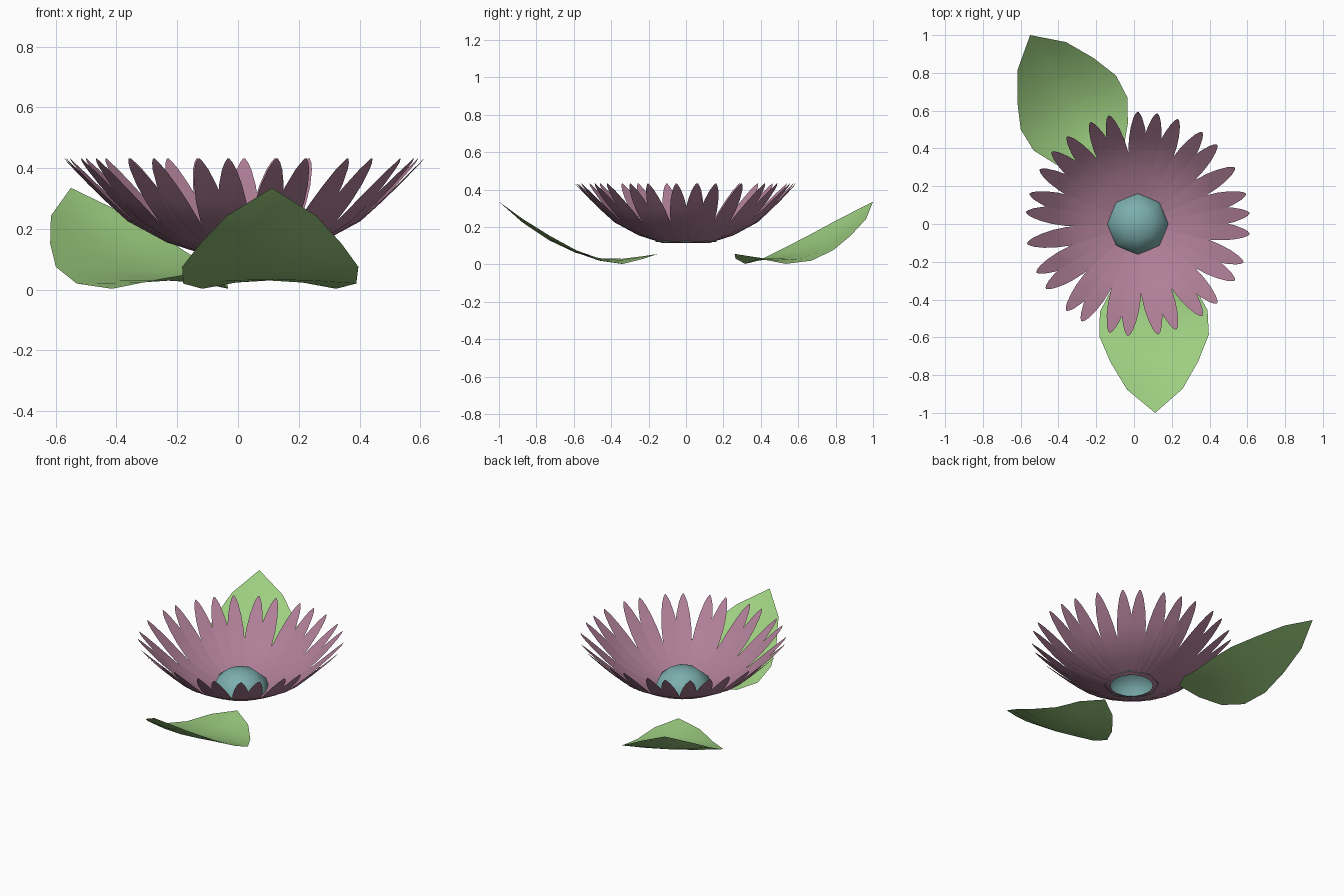
import bpy
from math import radians, cos, sin, atan2, hypot
from mathutils import Vector

if "Cube" in bpy.data.objects:
    bpy.data.objects.remove(bpy.data.objects["Cube"])

CX = 0.02  # flower axis offset in x


def material(name, rgb):
    m = bpy.data.materials.new(name)
    m.diffuse_color = (*rgb, 1)
    m.use_nodes = True
    m.node_tree.nodes["Principled BSDF"].inputs["Base Color"].default_value = m.diffuse_color
    return m


def make_object(name, verts, faces, mat):
    me = bpy.data.meshes.new(name)
    me.from_pydata(verts, [], faces)
    me.validate()
    me.materials.append(mat)
    me.polygons.foreach_set("use_smooth", [True] * len(me.polygons))
    me.update()
    ob = bpy.data.objects.new(name, me)
    bpy.context.collection.objects.link(ob)
    return ob


def strip_faces(rows, cols, base=0):
    # quads wound so that normals point up for rows going forward, columns going left
    return [(base + i * cols + j, base + (i + 1) * cols + j,
             base + (i + 1) * cols + j + 1, base + i * cols + j + 1)
            for i in range(rows - 1) for j in range(cols - 1)]


pink = material("petal_pink", (0.43, 0.21, 0.31))
green = material("leaf_green", (0.34, 0.62, 0.22))
teal = material("centre_teal", (0.20, 0.42, 0.42))

# Petals: one profile (radius, half width, height) repeated round the axis
PETAL = [(0.125, 0.028, 0.115), (0.25, 0.042, 0.155), (0.38, 0.050, 0.225),
         (0.45, 0.047, 0.288), (0.51, 0.038, 0.345), (0.56, 0.024, 0.395),
         (0.583, 0.013, 0.418), (0.594, 0.003, 0.432)]
ANGLES = [90, 80, 69, 55, 45, 30, 15.5, 5.5, -5, -20, -30, -45, -55, -70, -79.5,
          -95, -104.5, -120, -129.5, -145, -154.5, -170, -186, -195.5, -209,
          -220, -231, -245, -255]
verts, faces = [], []
for a in ANGLES:
    c, s = cos(radians(a)), sin(radians(a))
    base = len(verts)
    for r, w, z in PETAL:
        for side in (-1, 0, 1):
            verts.append((CX + r * c - side * w * s, r * s + side * w * c, z))
    faces += strip_faces(len(PETAL), 3, base)
make_object("petals", verts, faces, pink)

# Flower centre: low eight-sided dome
DOME = [(0.163, 0.12), (0.148, 0.172), (0.085, 0.222)]
verts, faces = [], []
for r, z in DOME:
    for k in range(8):
        a = radians(45 * k)
        verts.append((CX + r * cos(a), r * sin(a), z))
for i in range(len(DOME) - 1):
    for k in range(8):
        n = (k + 1) % 8
        faces.append((i * 8 + k, i * 8 + n, i * 8 + 8 + n, i * 8 + 8 + k))
top = len(verts)
verts.append((CX, 0, 0.24))
last = (len(DOME) - 1) * 8
faces += [(last + k, last + (k + 1) % 8, top) for k in range(8)]
make_object("flower_centre", verts, faces, teal)

# Leaves: (distance from base, half width, edge height, midrib height)
LEAF = [(0.08, 0.13, 0.030, 0.044), (0.19, 0.22, 0.003, 0.030),
        (0.31, 0.285, 0.020, 0.033), (0.44, 0.29, 0.075, 0.062),
        (0.58, 0.232, 0.152, 0.128), (0.725, 0.147, 0.243, 0.225)]


def leaf(name, base, tip):
    d = Vector((tip[0] - base[0], tip[1] - base[1])).normalized()
    p = Vector((-d.y, d.x))
    verts = []
    for t, w, ze, zm in LEAF:
        for u in (-1, -0.5, 0, 0.5, 1):
            q = Vector(base) + d * t + p * (u * w)
            verts.append((q.x, q.y, zm + (ze - zm) * u * u))
    faces = strip_faces(len(LEAF), 5)
    verts += [(*base, 0.056), (*tip, 0.335)]
    n = len(LEAF) * 5
    for j in range(4):
        faces.append((n, j, j + 1))
        faces.append((n - 5 + j, n + 1, n - 4 + j))
    ob = make_object(name, verts, faces, green)
    # keep all leaf faces looking up
    for f in ob.data.polygons:
        if f.normal.z < 0:
            f.flip()
    ob.data.update()
    return ob


leaf("front_leaf", (0.10, -0.15), (0.112, -1.0))
leaf("back_leaf", (-0.13, 0.26), (-0.55, 1.0))

# Turn every petal face to look up into the bowl
for f in bpy.data.objects["petals"].data.polygons:
    if f.normal.z < 0:
        f.flip()
bpy.data.objects["petals"].data.update()
